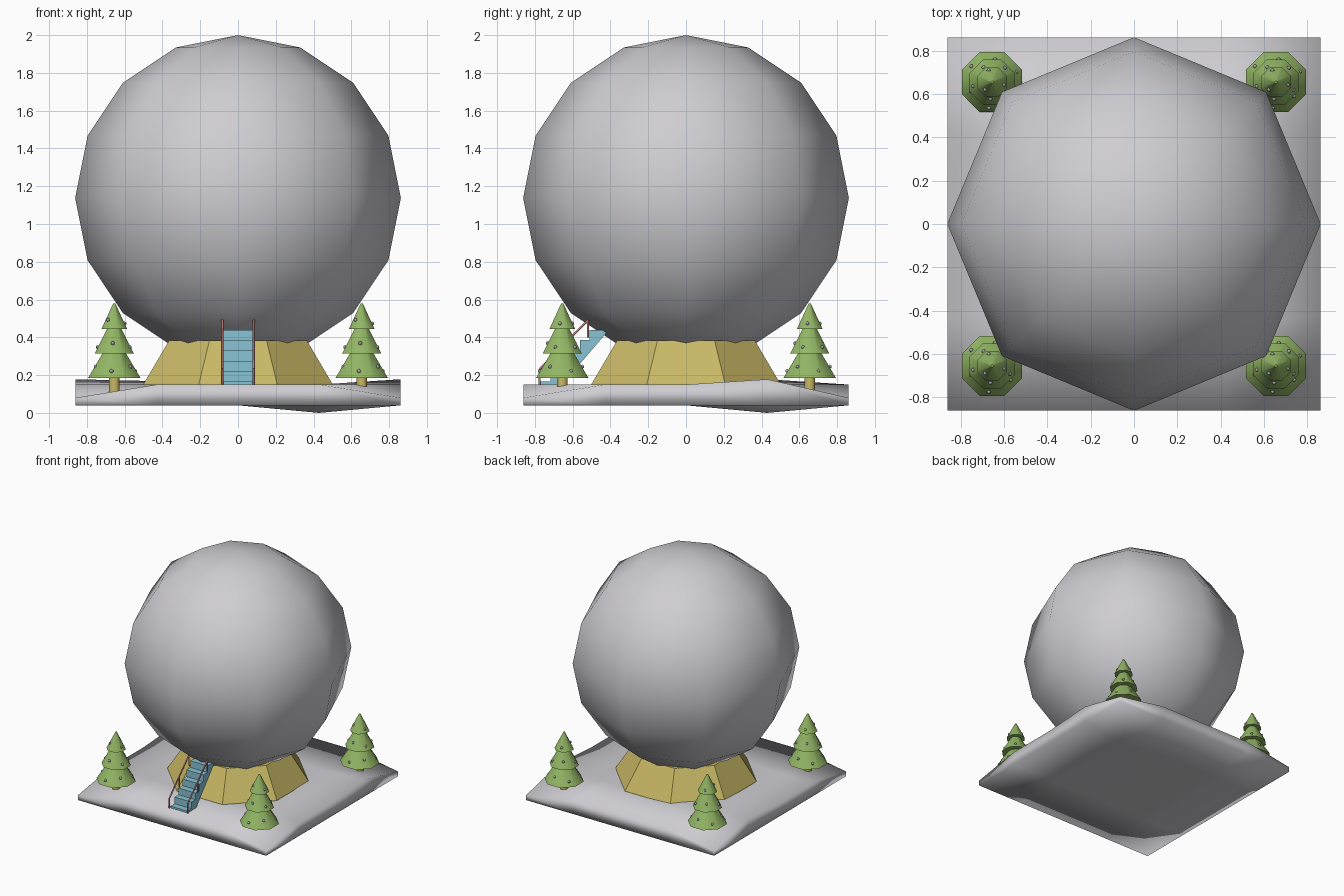
import bpy, bmesh, math
from mathutils import Vector

if "Cube" in bpy.data.objects:
    bpy.data.objects.remove(bpy.data.objects["Cube"])

def material(name, r, g, b):
    m = bpy.data.materials.new(name)
    m.diffuse_color = (r, g, b, 1)
    m.use_nodes = True
    m.node_tree.nodes["Principled BSDF"].inputs["Base Color"].default_value = m.diffuse_color
    return m

GREY = material("pale_grey", 0.62, 0.61, 0.64)
GOLD = material("gold", 0.58, 0.48, 0.13)
GREEN = material("leaf_green", 0.29, 0.47, 0.13)
BLUE = material("sky_blue", 0.25, 0.55, 0.66)
PINK = material("rose", 0.55, 0.2, 0.2)
BAUBLE = material("bauble_grey", 0.36, 0.35, 0.42)

def finish(bm, name, mat, smooth=None):
    bmesh.ops.remove_doubles(bm, verts=bm.verts, dist=1e-5)
    bmesh.ops.recalc_face_normals(bm, faces=bm.faces)
    me = bpy.data.meshes.new(name)
    bm.to_mesh(me)
    bm.free()
    ob = bpy.data.objects.new(name, me)
    bpy.context.collection.objects.link(ob)
    me.materials.append(mat)
    if smooth:
        bpy.ops.object.select_all(action='DESELECT')
        ob.select_set(True)
        bpy.context.view_layer.objects.active = ob
        bpy.ops.object.shade_smooth_by_angle(angle=math.radians(smooth))
    return ob

def lathe(bm, profile, n, phase=0.0, centre=(0, 0)):
    """Revolve (radius, z) points; zero radius makes a pole."""
    rings = []
    for r, z in profile:
        count = 1 if r == 0 else n
        rings.append([bm.verts.new((centre[0] + r * math.cos(phase + 2 * math.pi * i / n),
                                    centre[1] + r * math.sin(phase + 2 * math.pi * i / n), z))
                      for i in range(count)])
    for a, b in zip(rings, rings[1:]):
        for i in range(n):
            j = (i + 1) % n
            f = [a[i % len(a)], a[j % len(a)], b[j % len(b)], b[i % len(b)]]
            bm.faces.new(list(dict.fromkeys(f)))
    for ring in (rings[0], rings[-1]):
        if len(ring) > 2:
            bm.faces.new(ring)

def rod(bm, a, b, r):
    a, b = Vector(a), Vector(b)
    q = (b - a).to_track_quat('Z', 'Y')
    ends = [[bm.verts.new(p + q @ Vector((r * math.cos(k * math.pi / 3),
             r * math.sin(k * math.pi / 3), 0))) for k in range(6)] for p in (a, b)]
    for k in range(6):
        j = (k + 1) % 6
        bm.faces.new((ends[0][k], ends[0][j], ends[1][j], ends[1][k]))
    bm.faces.new(ends[0])
    bm.faces.new(ends[1])

# Globe: eight segments and eight rings, vertices on the axes
R, CZ = 0.862, 1.138
bm = bmesh.new()
lathe(bm, [(0 if i in (0, 8) else R * math.sin(i * math.pi / 8),
            CZ - R * math.cos(i * math.pi / 8)) for i in range(9)], 8)
finish(bm, "globe", GREY, 60)

# Octagonal pedestal with a flat side to the front
bm = bmesh.new()
lathe(bm, [(0.545, 0.13), (0.54, 0.155), (0.395, 0.383)], 8, math.pi / 8)
finish(bm, "pedestal", GOLD)

# Snowy ground slab: uneven grid with thin drooping corners
bm = bmesh.new()
N, S = 5, 0.86

def top_z(i, j):
    if i in (0, 4) and j in (0, 4):
        return 0.08
    if i in (0, 4) and j == 3:
        return 0.178
    if (i, j) == (1, 3):
        return 0.168
    return 0.15

def bottom_z(i, j):
    return 0.0 if (i, j) == (3, 3) else 0.04

sheets = [[[bm.verts.new((-S + 2 * S * i / 4, -S + 2 * S * j / 4, fn(i, j)))
            for j in range(N)] for i in range(N)] for fn in (top_z, bottom_z)]
for g in sheets:
    for i in range(4):
        for j in range(4):
            bm.faces.new((g[i][j], g[i + 1][j], g[i + 1][j + 1], g[i][j + 1]))
rim = ([(i, 0) for i in range(4)] + [(4, j) for j in range(4)]
       + [(i, 4) for i in range(4, 0, -1)] + [(0, j) for j in range(4, 0, -1)])
for (a, b), (c, d) in zip(rim, rim[1:] + rim[:1]):
    bm.faces.new((sheets[0][a][b], sheets[0][c][d], sheets[1][c][d], sheets[1][a][b]))
finish(bm, "ground_slab", GREY, 180)

# Trees: trunk, three tiers and baubles at each corner
TIERS = [(0.185, 0.15, 0.35, 0.045), (0.315, 0.112, 0.465, 0.03), (0.443, 0.074, 0.58, 0.006)]
for cx, cy, tag in [(-1, -1, "front_left"), (1, -1, "front_right"),
                    (-1, 1, "back_left"), (1, 1, "back_right")]:
    c = (0.655 * cx, 0.655 * cy)
    bm = bmesh.new()
    lathe(bm, [(0.03, 0.09), (0.03, 0.2)], 8, math.pi / 8, c)
    finish(bm, "trunk_" + tag, GOLD, 50)
    bm = bmesh.new()
    for z0, r0, z1, r1 in TIERS:
        lathe(bm, [(r0, z0), (r1, z1)], 8, math.pi / 8, c)
    finish(bm, "foliage_" + tag, GREEN, 50)
    bm = bmesh.new()
    for t, (z0, r0, z1, r1) in enumerate(TIERS):
        count = (6, 5, 3)[t]
        for k in range(count):
            a = 2 * math.pi * (k + 0.35 * t) / count + 0.4
            h = 0.22 + 0.14 * (k % 2)
            r = (r0 + (r1 - r0) * h) * 0.95
            z = z0 + (z1 - z0) * h
            p = (c[0] + r * math.cos(a), c[1] + r * math.sin(a))
            lathe(bm, [(0, z - 0.011), (0.0095, z - 0.0055), (0.0095, z + 0.0055), (0, z + 0.011)], 6, 0, p)
    finish(bm, "baubles_" + tag, BAUBLE, 80)

# Staircase: stepped side profile extruded across x
STEPS, RISE, RUN, Y0, Z0 = 6, 0.055, 0.052, -0.77, 0.11
profile = [(Y0, Z0)]
for k in range(STEPS):
    z = 0.165 + RISE * k
    profile += [(Y0 + RUN * k, z), (Y0 + RUN * (k + 1), z)]
profile[-1] = (-0.42, 0.44)
profile += [(-0.42, 0.425), (-0.69, Z0)]
bm = bmesh.new()
sides = [[bm.verts.new((x, y, z)) for y, z in profile] for x in (-0.078, 0.078)]
bm.faces.new(sides[0])
bm.faces.new(sides[1])
for k in range(len(profile)):
    j = (k + 1) % len(profile)
    bm.faces.new((sides[0][k], sides[0][j], sides[1][j], sides[1][k]))
finish(bm, "staircase", BLUE)

# Handrails with posts on both sides of the stairs
for x, tag in ((-0.084, "left"), (0.084, "right")):
    bm = bmesh.new()
    rod(bm, (x, -0.775, 0.232), (x, -0.515, 0.495), 0.0065)
    for y in (-0.775, -0.645, -0.52):
        zr = 0.232 + (y + 0.775) * 1.012
        rod(bm, (x, y, zr - 0.09), (x, y, zr), 0.006)
    finish(bm, "handrail_" + tag, PINK, 70)
